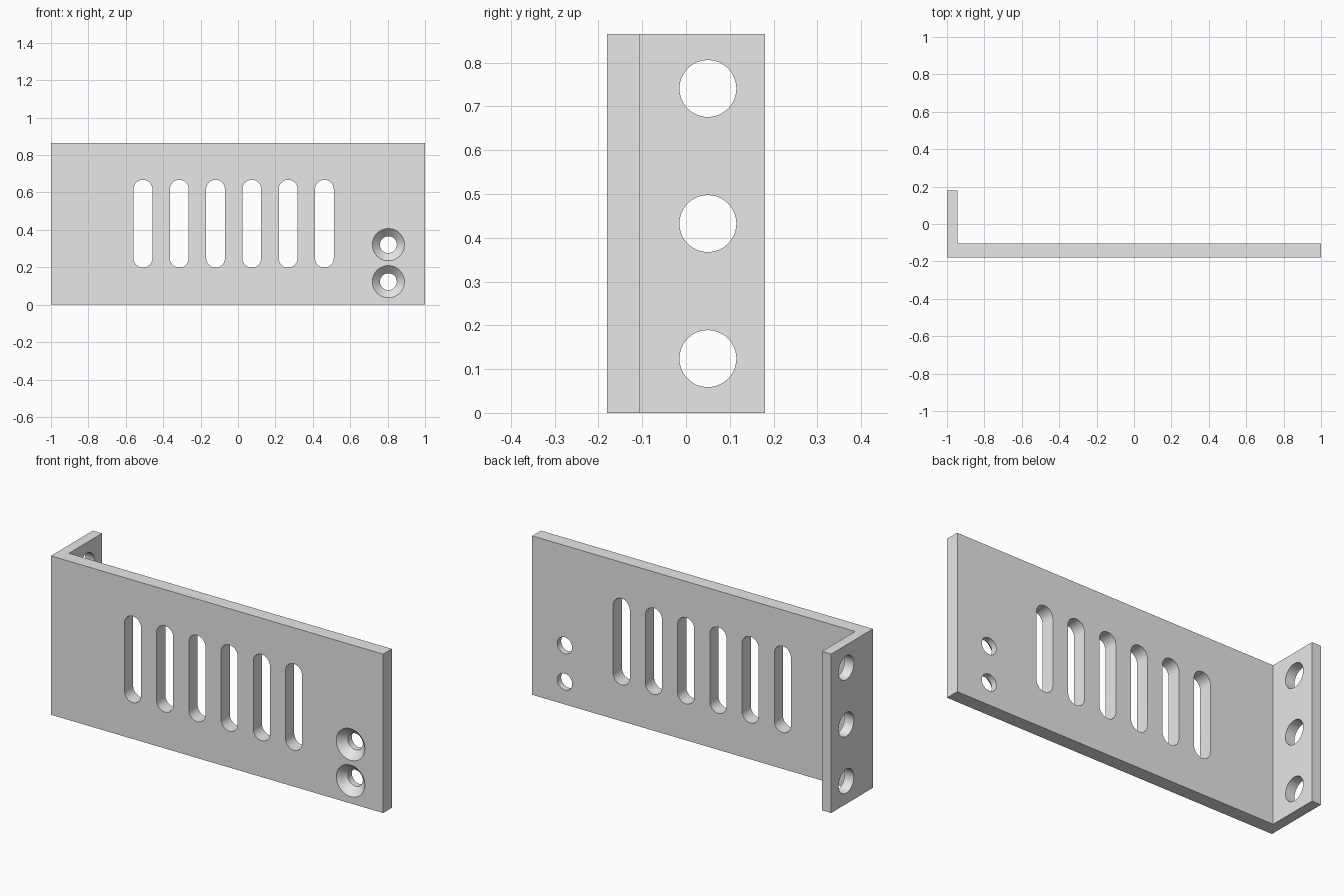
import bpy, bmesh, math
from mathutils import Vector

if "Cube" in bpy.data.objects:
    bpy.data.objects.remove(bpy.data.objects["Cube"])

HEIGHT = 0.865
FRONT, INNER, BACK = -0.18, -0.105, 0.18
FLANGE_IN = -0.945


def loft(name, rings):
    """Closed solid through matching rings of points."""
    bm = bmesh.new()
    loops = [[bm.verts.new(p) for p in ring] for ring in rings]
    n = len(loops[0])
    for a, b in zip(loops, loops[1:]):
        for i in range(n):
            j = (i + 1) % n
            bm.faces.new((a[i], a[j], b[j], b[i]))
    bm.faces.new(loops[0])
    bm.faces.new(loops[-1])
    bmesh.ops.recalc_face_normals(bm, faces=bm.faces)
    mesh = bpy.data.meshes.new(name)
    bm.to_mesh(mesh)
    bm.free()
    obj = bpy.data.objects.new(name, mesh)
    bpy.context.collection.objects.link(obj)
    return obj


def rounded(u, v, radius, half=0.0, steps=24):
    """Circle, or upright slot when half is above zero."""
    pts = []
    for k in range(2):
        for i in range(steps + (1 if half else 0)):
            a = math.pi * (k + i / steps)
            pts.append((u + radius * math.cos(a),
                        v + radius * math.sin(a) + (half if k == 0 else -half)))
    return pts


def along_y(y, outline):
    return [Vector((u, y, v)) for u, v in outline]


def along_x(x, outline):
    return [Vector((x, u, v)) for u, v in outline]


# Angled plate: long front panel with a short return flange
profile = [(-1, FRONT), (1, FRONT), (1, INNER),
           (FLANGE_IN, INNER), (FLANGE_IN, BACK), (-1, BACK)]
bracket = loft("bracket", [[Vector((x, y, z)) for x, y in profile] for z in (0, HEIGHT)])

cutters = []

# Ventilation slots
for i in range(6):
    o = rounded(-0.508 + 0.194 * i, 0.433, 0.05, 0.185)
    cutters.append(loft("slot_cutter", [along_y(FRONT - 0.05, o), along_y(INNER + 0.05, o)]))

# Countersunk screw holes
for z in (0.123, 0.321):
    stations = [(FRONT - 0.01, 0.096), (FRONT + 0.041, 0.045), (INNER + 0.05, 0.045)]
    cutters.append(loft("screw_cutter",
                        [along_y(y, rounded(0.804, z, r)) for y, r in stations]))

# Flange mounting holes
for z in (0.124, 0.4325, 0.741):
    o = rounded(0.05, z, 0.065)
    cutters.append(loft("flange_cutter", [along_x(-1.05, o), along_x(FLANGE_IN + 0.05, o)]))

bpy.context.view_layer.objects.active = bracket
for c in cutters:
    mod = bracket.modifiers.new("cut", 'BOOLEAN')
    mod.operation = 'DIFFERENCE'
    mod.solver = 'EXACT'
    mod.object = c
    bpy.ops.object.modifier_apply(modifier=mod.name)
    bpy.data.objects.remove(c)

# Grey metal finish
grey = bpy.data.materials.new("plain grey")
grey.diffuse_color = (0.8, 0.8, 0.8, 1)
grey.use_nodes = True
grey.node_tree.nodes["Principled BSDF"].inputs["Base Color"].default_value = grey.diffuse_color
bracket.data.materials.clear()
bracket.data.materials.append(grey)
for p in bracket.data.polygons:
    p.material_index = 0

bpy.ops.object.select_all(action='DESELECT')
bracket.select_set(True)
bpy.ops.object.shade_smooth_by_angle(angle=math.radians(30))
